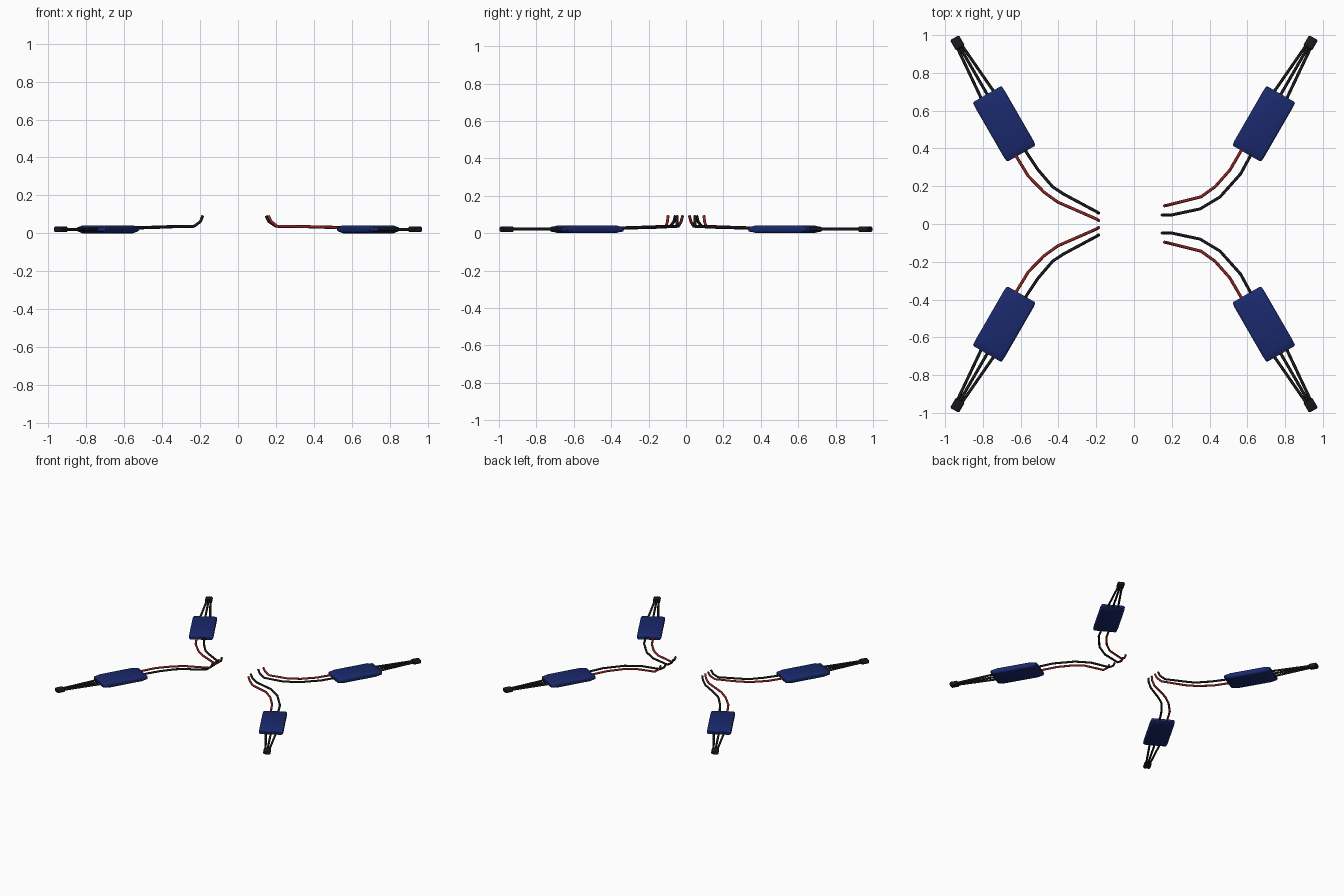
import bpy, bmesh, math
from mathutils import Vector

if "Cube" in bpy.data.objects:
    bpy.data.objects.remove(bpy.data.objects["Cube"])


def material(name, rgb):
    m = bpy.data.materials.new(name)
    m.diffuse_color = (*rgb, 1)
    m.use_nodes = True
    m.node_tree.nodes["Principled BSDF"].inputs["Base Color"].default_value = m.diffuse_color
    return m


BLUE = material("blue_shrink_wrap", (0.01, 0.022, 0.15))
BLACK = material("black_rubber", (0.010, 0.010, 0.010))
RED = material("red_rubber", (0.28, 0.018, 0.018))


def smooth(ob, angle=35):
    bpy.ops.object.select_all(action='DESELECT')
    ob.select_set(True)
    bpy.context.view_layer.objects.active = ob
    bpy.ops.object.shade_smooth_by_angle(angle=math.radians(angle))


def rounded_section(x, hw, hh, r, steps=3):
    """Rounded rectangle in the local yz plane."""
    r = min(r, hw, hh)
    pts = []
    for k, (sy, sz) in enumerate([(1, 1), (-1, 1), (-1, -1), (1, -1)]):
        for i in range(steps + 1):
            a = math.pi / 2 * (k + i / steps)
            pts.append((x, sy * (hw - r) + r * math.cos(a), sz * (hh - r) + r * math.sin(a)))
    return pts


def loft(name, stations, mat, loc, angle):
    """Skin a row of (x, half width, half height, radius) sections."""
    bm = bmesh.new()
    rings = [[bm.verts.new(p) for p in rounded_section(*s)] for s in stations]
    n = len(rings[0])
    for a, b in zip(rings, rings[1:]):
        for i in range(n):
            bm.faces.new((a[i], a[(i + 1) % n], b[(i + 1) % n], b[i]))
    bm.faces.new(rings[0])
    bm.faces.new(rings[-1])
    bmesh.ops.recalc_face_normals(bm, faces=bm.faces)
    me = bpy.data.meshes.new(name)
    bm.to_mesh(me)
    bm.free()
    me.materials.append(mat)
    ob = bpy.data.objects.new(name, me)
    bpy.context.collection.objects.link(ob)
    ob.location = loc
    ob.rotation_euler.z = angle
    smooth(ob)


def wire(name, pts, mat, radius=0.008):
    cu = bpy.data.curves.new(name, 'CURVE')
    cu.dimensions = '3D'
    cu.bevel_depth = radius
    cu.bevel_resolution = 2
    cu.use_fill_caps = True
    sp = cu.splines.new('POLY')
    sp.points.add(len(pts) - 1)
    for p, co in zip(sp.points, pts):
        p.co = (*co, 1)
    cu.materials.append(mat)
    ob = bpy.data.objects.new(name, cu)
    bpy.context.collection.objects.link(ob)
    bpy.ops.object.select_all(action='DESELECT')
    ob.select_set(True)
    bpy.context.view_layer.objects.active = ob
    bpy.ops.object.convert(target='MESH')
    smooth(bpy.context.object, 50)


# Wrapped controller body: thin lips at the ends, full thickness between
BODY = [(-0.182, 0.080, 0.010, 0.01), (-0.177, 0.088, 0.013, 0.012),
        (-0.150, 0.090, 0.017, 0.014), (-0.135, 0.090, 0.021, 0.014),
        (0.135, 0.090, 0.021, 0.014), (0.150, 0.090, 0.017, 0.014),
        (0.177, 0.088, 0.013, 0.012), (0.182, 0.080, 0.010, 0.01)]
# Sleeve gathering the three motor wires
CAP = [(0.464, 0.022, 0.011, 0.008), (0.469, 0.027, 0.015, 0.010),
       (0.521, 0.027, 0.015, 0.010), (0.527, 0.021, 0.011, 0.008)]

# Power lead paths on the +y side (x, y, z)
LEADS = {
    ("right", "red"): [(0.592, 0.430, 0.027), (0.566, 0.386, 0.027), (0.508, 0.286, 0.030),
                       (0.430, 0.198, 0.033), (0.355, 0.144, 0.035), (0.207, 0.107, 0.037),
                       (0.175, 0.099, 0.062), (0.160, 0.096, 0.093)],
    ("right", "black"): [(0.636, 0.400, 0.027), (0.614, 0.357, 0.027), (0.564, 0.265, 0.030),
                         (0.455, 0.143, 0.033), (0.350, 0.080, 0.035), (0.200, 0.048, 0.037),
                         (0.163, 0.048, 0.062), (0.148, 0.048, 0.093)],
    ("left", "red"): [(-0.642, 0.395, 0.027), (-0.620, 0.353, 0.027), (-0.560, 0.254, 0.029),
                      (-0.476, 0.168, 0.031), (-0.402, 0.115, 0.034), (-0.232, 0.041, 0.037),
                      (-0.198, 0.026, 0.062), (-0.186, 0.018, 0.093)],
    ("left", "black"): [(-0.592, 0.420, 0.027), (-0.566, 0.374, 0.027), (-0.508, 0.287, 0.029),
                        (-0.430, 0.196, 0.031), (-0.370, 0.157, 0.034), (-0.232, 0.083, 0.037),
                        (-0.198, 0.065, 0.062), (-0.186, 0.057, 0.093)],
}

for side, sx in (("right", 1), ("left", -1)):
    for end, sy in (("back", 1), ("front", -1)):
        tag = f"{end}_{side}"
        loc = Vector((sx * 0.687, sy * 0.530, 0.021))
        ang = math.atan2(sy * math.sin(math.pi / 3), sx * 0.5)
        loft(f"controller_body_{tag}", BODY, BLUE, loc, ang)
        loft(f"wire_sleeve_{tag}", CAP, BLACK, loc, ang)
        # Three motor wires converging on the sleeve
        d = Vector((math.cos(ang), math.sin(ang), 0))
        n = Vector((-d.y, d.x, 0))
        for k in (-1, 0, 1):
            wire(f"motor_wire_{tag}_{k + 2}",
                 [loc + d * 0.165 + n * k * 0.040, loc + d * 0.20 + n * k * 0.036,
                  loc + d * 0.48 + n * k * 0.013], BLACK)
        # Two power leads curling up at the centre
        for colour, mat in (("red", RED), ("black", BLACK)):
            wire(f"{colour}_power_lead_{tag}",
                 [(x, sy * y, z) for x, y, z in LEADS[side, colour]], mat)
